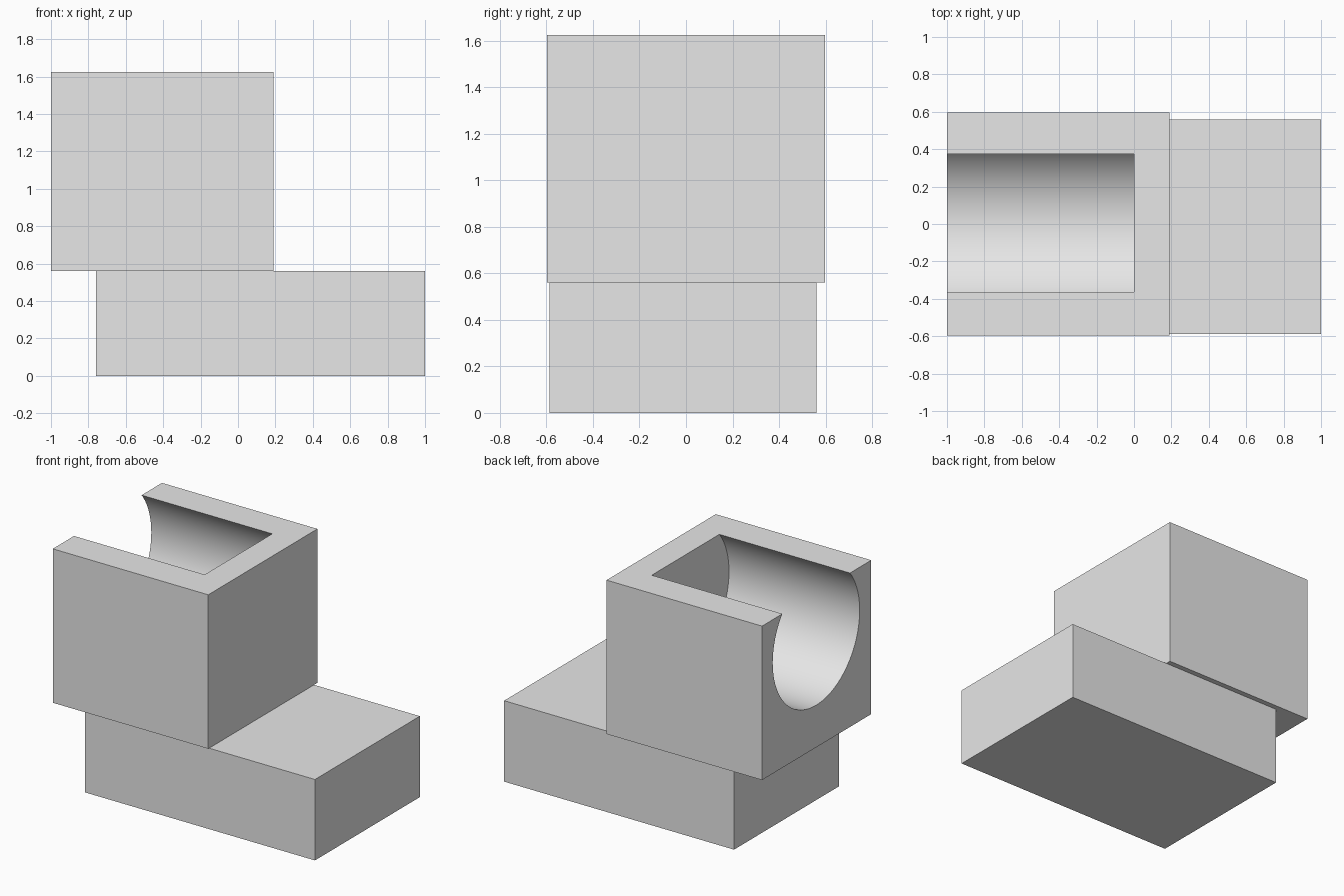
import bpy
import math

cube = bpy.data.objects.get("Cube")
if cube:
    bpy.data.objects.remove(cube, do_unlink=True)

# Single plain grey material
grey = bpy.data.materials.new("light_grey")
grey.use_nodes = True
colour = (0.8, 0.8, 0.8, 1.0)
grey.diffuse_color = colour
grey.node_tree.nodes["Principled BSDF"].inputs["Base Color"].default_value = colour


def box(name, low, high):
    """Axis-aligned block between two corners."""
    centre = [(a + b) / 2 for a, b in zip(low, high)]
    size = [b - a for a, b in zip(low, high)]
    bpy.ops.mesh.primitive_cube_add(size=1, location=centre)
    ob = bpy.context.object
    ob.name = name
    ob.scale = size
    bpy.ops.object.transform_apply(location=False, rotation=False, scale=True)
    ob.data.materials.append(grey)
    return ob


# Foot plate
box("base_block", (-0.76, -0.587, 0), (1, 0.56, 0.56))

# Upper block, overhanging the base
housing = box("bored_housing", (-1, -0.597, 0.56), (0.19, 0.597, 1.625))

# Blind round channel, open at the top and at one end
bpy.ops.mesh.primitive_cylinder_add(
    vertices=128, radius=0.475, depth=1.2,
    location=(-0.6, 0.005, 1.327), rotation=(0, math.pi / 2, 0))
cutter = bpy.context.object
cutter.name = "channel_cutter"
cutter.hide_render = True
cutter.data.materials.append(grey)

cut = housing.modifiers.new("channel", 'BOOLEAN')
cut.operation = 'DIFFERENCE'
cut.solver = 'EXACT'
cut.object = cutter
bpy.ops.object.select_all(action='DESELECT')
housing.select_set(True)
bpy.context.view_layer.objects.active = housing
bpy.ops.object.modifier_apply(modifier=cut.name)
bpy.data.objects.remove(cutter, do_unlink=True)

# Smooth bore with crisp block edges
bpy.ops.object.shade_smooth_by_angle(angle=math.radians(30))
